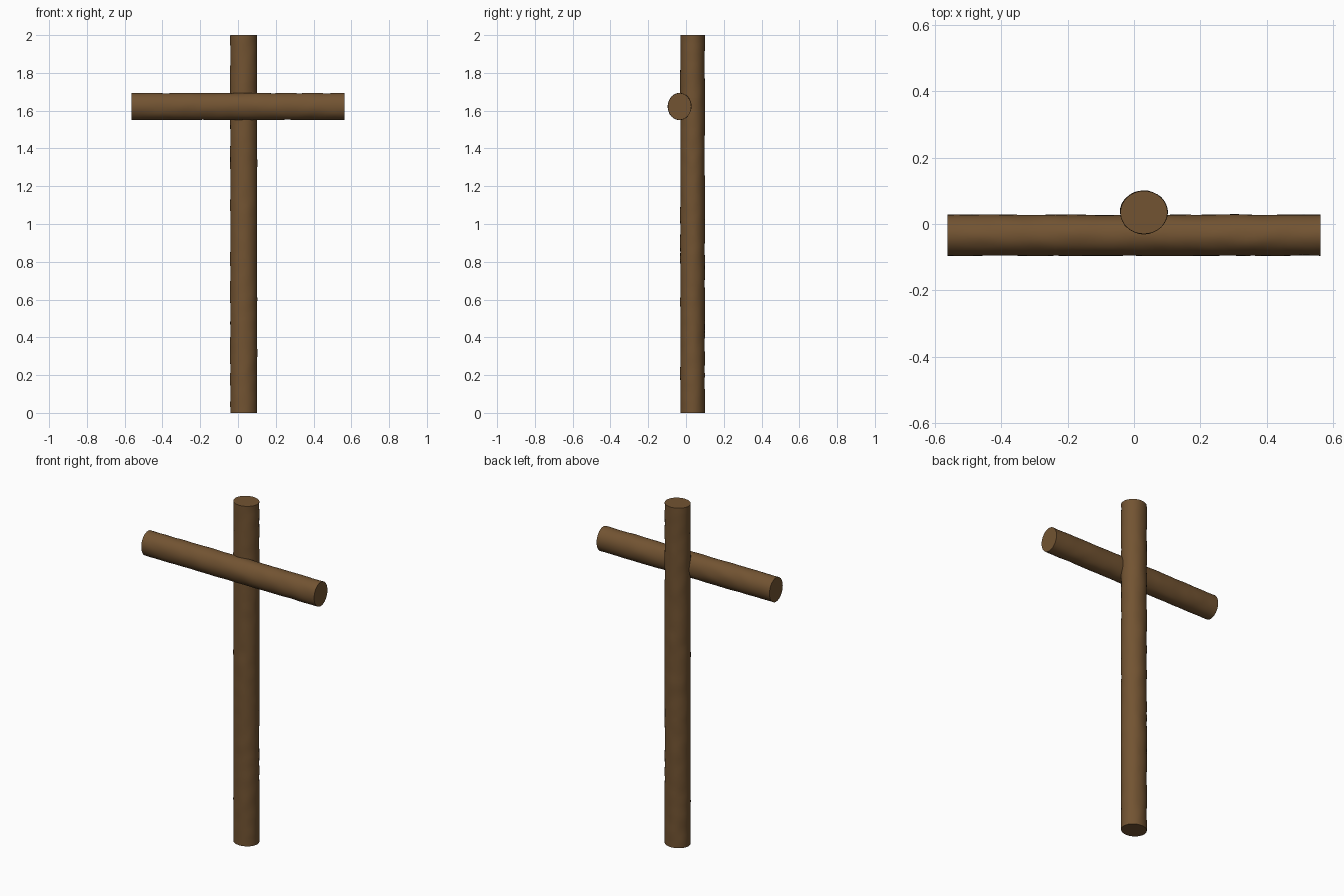
import bpy, bmesh, math
from mathutils import Vector, Matrix, noise

if "Cube" in bpy.data.objects:
    bpy.data.objects.remove(bpy.data.objects["Cube"])

bark = bpy.data.materials.new("brown_wood")
bark.diffuse_color = (0.17, 0.088, 0.032, 1)
bark.use_nodes = True
bark.node_tree.nodes["Principled BSDF"].inputs["Base Color"].default_value = bark.diffuse_color

SIDES = 32


def log(name, length, rx, ry, matrix, seed):
    """Oval log along local z with a slightly uneven surface and flat ends."""
    bm = bmesh.new()
    rows = round(length / 0.025)
    rings = []
    for i in range(rows + 1):
        z = length * i / rows
        ring = []
        for k in range(SIDES):
            a = 2 * math.pi * k / SIDES
            c, s = math.cos(a), math.sin(a)
            # bumps stretched a little along the grain
            n = noise.noise(Vector((c * 1.5 + seed, s * 1.5, z * 14)))
            f = 1 + 0.035 * n * (0 < i < rows)
            ring.append(bm.verts.new((rx * f * c, ry * f * s, z)))
        rings.append(ring)
    for low, high in zip(rings, rings[1:]):
        for k in range(SIDES):
            j = (k + 1) % SIDES
            bm.faces.new((low[k], low[j], high[j], high[k]))
    bm.faces.new(rings[0][::-1])
    bm.faces.new(rings[-1])
    bm.transform(matrix)
    bmesh.ops.recalc_face_normals(bm, faces=bm.faces)
    mesh = bpy.data.meshes.new(name)
    bm.to_mesh(mesh)
    bm.free()
    mesh.materials.append(bark)
    obj = bpy.data.objects.new(name, mesh)
    bpy.context.collection.objects.link(obj)
    bpy.context.view_layer.objects.active = obj
    obj.select_set(True)
    bpy.ops.object.shade_smooth_by_angle(angle=math.radians(40))
    obj.select_set(False)


# Upright post
log("upright_post", 2.0, 0.071, 0.065, Matrix.Translation((0.03, 0.035, 0)), 3.3)

# Crossbeam laid along x, set into the front of the post
log("crossbeam", 1.125, 0.071, 0.062,
    Matrix.Translation((-0.5625, -0.034, 1.622)) @ Matrix.Rotation(math.pi / 2, 4, 'Y'), 8.7)
